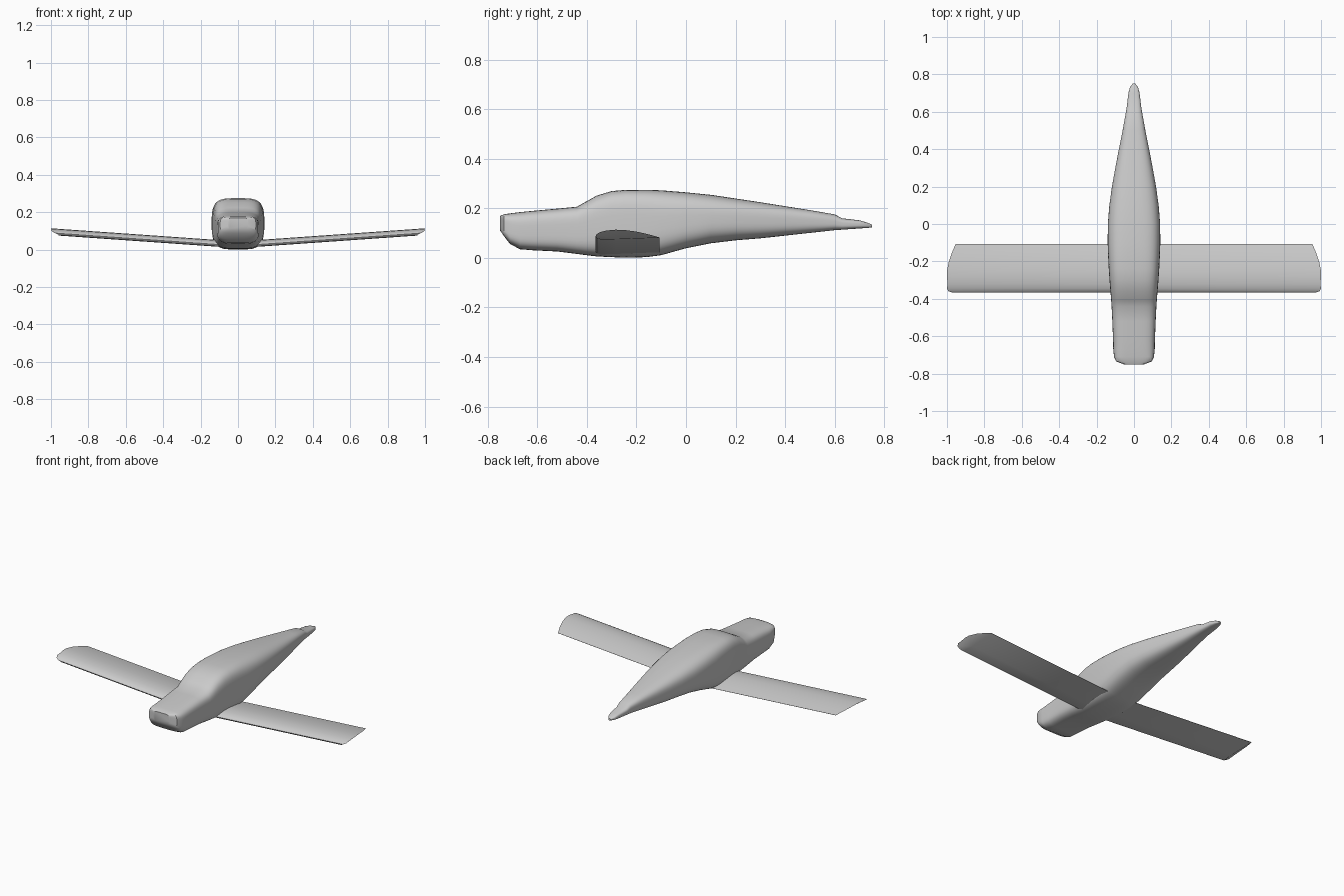
import bpy, bmesh, math

if "Cube" in bpy.data.objects:
    bpy.data.objects.remove(bpy.data.objects["Cube"])

def loft(name, rings, angle):
    """Skin a list of equal-length closed rings and cap both ends."""
    bm = bmesh.new()
    vr = [[bm.verts.new(p) for p in r] for r in rings]
    n = len(vr[0])
    for a, b in zip(vr, vr[1:]):
        for i in range(n):
            j = (i + 1) % n
            bm.faces.new((a[i], a[j], b[j], b[i]))
    bm.faces.new(vr[0])
    bm.faces.new(vr[-1])
    bmesh.ops.recalc_face_normals(bm, faces=bm.faces)
    me = bpy.data.meshes.new(name)
    bm.to_mesh(me)
    bm.free()
    ob = bpy.data.objects.new(name, me)
    bpy.context.collection.objects.link(ob)
    bpy.ops.object.select_all(action='DESELECT')
    bpy.context.view_layer.objects.active = ob
    ob.select_set(True)
    bpy.ops.object.shade_smooth_by_angle(angle=math.radians(angle))
    return ob

# Fuselage stations: y, bottom z, top z, half width, squareness
STATIONS = [
    (-.75, .11, .17, .055, 5), (-.735, .088, .176, .095, 5),
    (-.71, .056, .180, .107, 4.5), (-.67, .035, .185, .111, 4),
    (-.62, .031, .190, .112, 4), (-.52, .026, .199, .116, 4),
    (-.44, .016, .207, .12, 4), (-.41, .012, .224, .122, 4),
    (-.36, .006, .252, .126, 4), (-.30, .003, .27, .131, 4),
    (-.24, .001, .275, .135, 4), (-.16, .003, .275, .139, 3.8),
    (-.10, .011, .273, .141, 3.5), (0, .039, .265, .140, 3.3),
    (.10, .059, .255, .132, 3), (.20, .071, .24, .118, 3),
    (.30, .079, .225, .1, 3), (.40, .09, .209, .081, 3),
    (.50, .101, .193, .061, 3), (.60, .112, .176, .043, 3),
    (.63, .114, .160, .038, 3), (.70, .119, .152, .03, 3),
    (.73, .121, .143, .022, 3), (.75, .123, .135, .008, 2.5),
]

def spow(v, e):
    return math.copysign(abs(v) ** e, v)

def section(y, lo, hi, w, p, n=48):
    mid, h = (lo + hi) / 2, (hi - lo) / 2
    angs = [2 * math.pi * (i + .5) / n for i in range(n)]
    return [(w * spow(math.cos(a), 2 / p), y, mid + h * spow(math.sin(a), 2 / p)) for a in angs]

loft("fuselage", [section(*s) for s in STATIONS], 35)

# Wing: airfoil profile (y, height), slight dihedral, tips cut on a slant
PROFILE = [(-.107, .008), (-.15, .019), (-.2, .029), (-.25, .035), (-.285, .036),
           (-.32, .033), (-.345, .027), (-.36, .019), (-.365, .012), (-.36, .004),
           (-.345, 0), (-.28, .001), (-.2, .004), (-.107, .007)]
DIHEDRAL = .07

def wing_ring(side):
    ring = []
    for y, h in PROFILE:
        x = side * (.95 + .05 * min(1, max(0, h - .006) / .029))
        if y < -.34:                      # rounded leading corner
            x = side * (abs(x) + .02 * max(0, 1 - abs(h - .019) / .03))
        x = max(-1, min(1, x))
        ring.append((x, y, .008 + h + DIHEDRAL * abs(x)))
    return ring

root = [(0, y, .008 + h) for y, h in PROFILE]
loft("wing", [wing_ring(-1), root, wing_ring(1)], 40)
